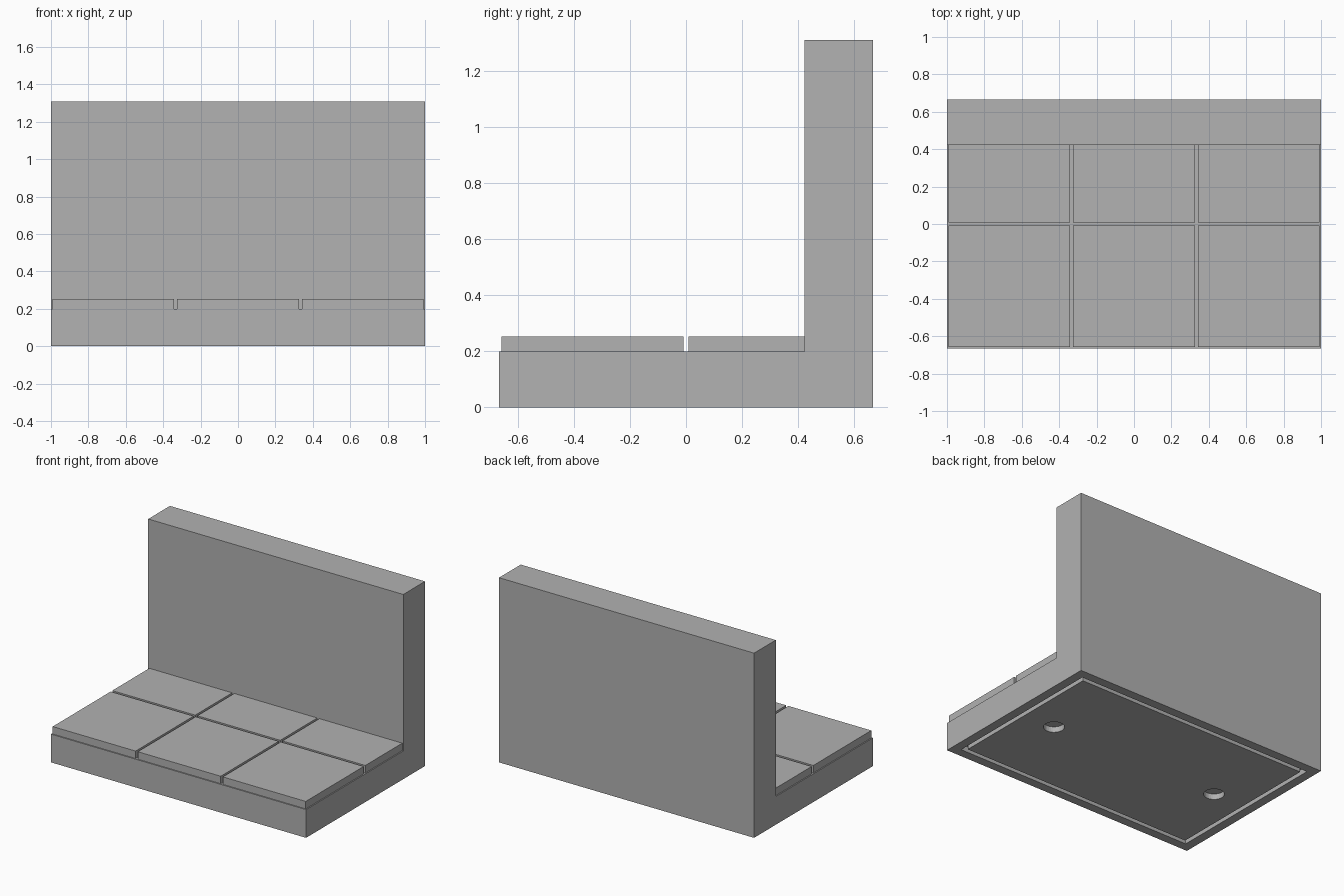
import bpy
import bmesh

cube = bpy.data.objects.get("Cube")
if cube:
    bpy.data.objects.remove(cube, do_unlink=True)

# Single stone grey
stone = bpy.data.materials.new("stone_grey")
stone.use_nodes = True
grey = (0.445, 0.445, 0.445, 1)
stone.diffuse_color = grey
stone.node_tree.nodes["Principled BSDF"].inputs["Base Color"].default_value = grey

HALF_X, HALF_Y = 1.0, 0.666
BASE_TOP, WALL_TOP, WALL_FRONT = 0.2, 1.309, 0.423
TILE_TOP = 0.253


def finish(bm, name):
    bmesh.ops.recalc_face_normals(bm, faces=bm.faces)
    mesh = bpy.data.meshes.new(name)
    bm.to_mesh(mesh)
    bm.free()
    mesh.materials.append(stone)
    obj = bpy.data.objects.new(name, mesh)
    bpy.context.collection.objects.link(obj)
    return obj


def box(name, low, high):
    bm = bmesh.new()
    bmesh.ops.create_cube(bm, size=1)
    for v in bm.verts:
        v.co = [h if c > 0 else l for c, l, h in zip(v.co, low, high)]
    return finish(bm, name)


def cylinder(name, x, radius, depth):
    bm = bmesh.new()
    bmesh.ops.create_cone(bm, cap_ends=True, segments=32, radius1=radius,
                          radius2=radius, depth=2 * depth)
    bmesh.ops.translate(bm, verts=bm.verts, vec=(x, 0, 0))
    return finish(bm, name)


def cut(target, cutter):
    mod = target.modifiers.new("cut", 'BOOLEAN')
    mod.operation = 'DIFFERENCE'
    mod.solver = 'EXACT'
    mod.object = cutter
    bpy.context.view_layer.objects.active = target
    bpy.ops.object.modifier_apply(modifier=mod.name)
    bpy.data.objects.remove(cutter, do_unlink=True)


# Base and back wall as one L-shaped extrusion
profile = [(-HALF_Y, 0), (HALF_Y, 0), (HALF_Y, WALL_TOP),
           (WALL_FRONT, WALL_TOP), (WALL_FRONT, BASE_TOP), (-HALF_Y, BASE_TOP)]
bm = bmesh.new()
side = bm.faces.new([bm.verts.new((-HALF_X, y, z)) for y, z in profile])
ext = bmesh.ops.extrude_face_region(bm, geom=[side], use_keep_orig=True)
moved = [g for g in ext["geom"] if isinstance(g, bmesh.types.BMVert)]
bmesh.ops.translate(bm, verts=moved, vec=(2 * HALF_X, 0, 0))
base = finish(bm, "base_and_wall")

# Rectangular groove in the underside
DEPTH, INSET, WIDTH = 0.04, 0.064, 0.03
ox, oy = HALF_X - INSET, HALF_Y - INSET
ix, iy = ox - WIDTH, oy - WIDTH
groove = box("groove_cutter", (-ox, -oy, -DEPTH), (ox, oy, DEPTH))
cut(groove, box("groove_core", (-ix, -iy, -1), (ix, iy, 1)))
cut(base, groove)

# Round sockets in the underside
for x in (-0.667, 0.667):
    cut(base, cylinder("socket_cutter", x, 0.067, DEPTH))

# Floor tiles, the rear row running into the wall
for col, cx in (("right", -0.667), ("middle", 0), ("left", 0.667)):
    for row, y0, y1 in (("front", -0.658, -0.009), ("rear", 0.009, WALL_FRONT)):
        box(f"floor_tile_{row}_{col}", (cx - 0.325, y0, BASE_TOP),
            (cx + 0.325, y1, TILE_TOP))
